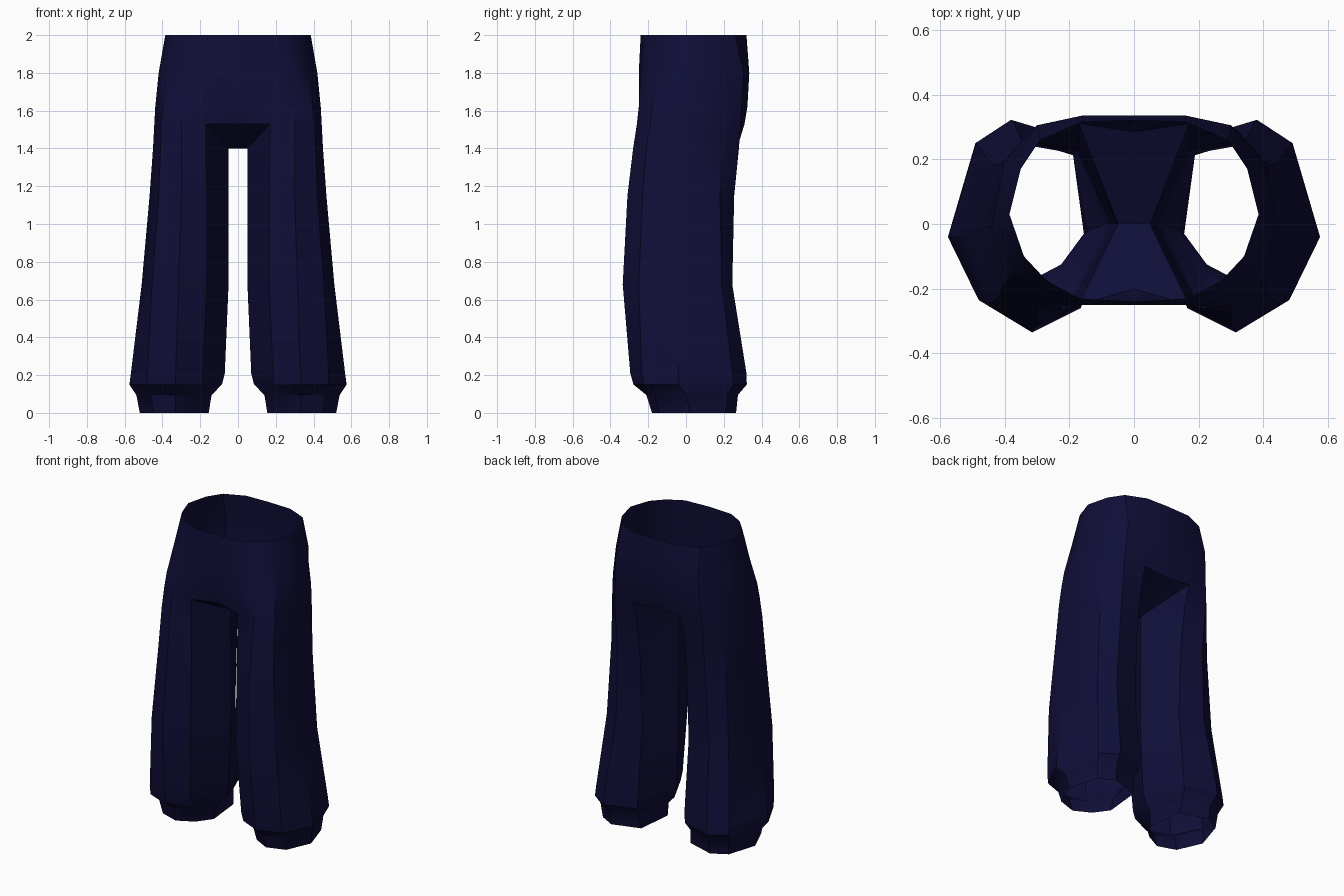
import bpy, bmesh, math

cube = bpy.data.objects.get("Cube")
if cube:
    bpy.data.objects.remove(cube, do_unlink=True)

# Dark navy cloth
navy = bpy.data.materials.new("navy cloth")
navy.use_nodes = True
colour = (0.005, 0.0045, 0.040, 1)
navy.diffuse_color = colour
bsdf = navy.node_tree.nodes["Principled BSDF"]
bsdf.inputs["Base Color"].default_value = colour
bsdf.inputs["Roughness"].default_value = 0.9

bm = bmesh.new()


def ring(z, points):
    return [bm.verts.new((x, y, z)) for x, y in points]


def bridge(a, b, closed=False):
    n = len(a)
    for i in range(n if closed else n - 1):
        j = (i + 1) % n
        bm.faces.new((a[i], a[j], b[j], b[i]))


# Hips: half rings from the front seam round the left side to the back seam
hips = [
    ring(2.00, [(0, -.24), (.17, -.23), (.27, -.175), (.34, -.10), (.385, .03),
                (.35, .17), (.29, .26), (.16, .315), (0, .32)]),
    ring(1.80, [(0, -.25), (.17, -.24), (.29, -.20), (.375, -.13), (.42, 0),
                (.385, .18), (.30, .305), (.16, .335), (0, .335)]),
    ring(1.62, [(0, -.25), (.17, -.25), (.30, -.25), (.395, -.18), (.438, 0),
                (.40, .19), (.31, .295), (.17, .325), (0, .32)]),
    ring(1.53, [(0, -.20), (.17, -.25), (.30, -.26), (.405, -.19), (.443, -.01),
                (.405, .19), (.32, .29), (.17, .31), (0, .285)]),
]
for upper, lower in zip(hips, hips[1:]):
    bridge(upper, lower)

# Left leg: eight-sided rings, starting at the inner edge and passing the front
legs = [
    ring(1.40, [(.05, 0), (.17, -.25), (.30, -.28), (.41, -.21), (.45, -.01),
                (.41, .185), (.32, .28), (.17, .27)]),
    ring(1.15, [(.05, 0), (.165, -.25), (.30, -.31), (.42, -.23), (.468, -.02),
                (.42, .18), (.32, .255), (.17, .235)]),
    ring(0.68, [(.05, 0), (.165, -.26), (.315, -.335), (.455, -.25), (.51, -.03),
                (.445, .19), (.34, .245), (.17, .215)]),
    ring(0.21, [(.07, 0), (.185, -.23), (.33, -.295), (.48, -.235), (.567, -.04),
                (.485, .245), (.375, .32), (.17, .26)]),
    ring(0.15, [(.085, 0), (.19, -.215), (.33, -.278), (.48, -.225), (.575, -.04),
                (.49, .25), (.38, .322), (.175, .26)]),
    ring(0.095, [(.14, -.02), (.215, -.15), (.33, -.21), (.46, -.165), (.538, 0),
                 (.47, .22), (.365, .275), (.19, .225)]),
    ring(0.00, [(.155, -.03), (.225, -.125), (.33, -.18), (.45, -.14), (.52, .02),
                (.46, .21), (.36, .265), (.18, .21)]),
]
for upper, lower in zip(legs, legs[1:]):
    bridge(upper, lower, closed=True)

# Join hips to leg, with a saddle-shaped crotch gusset on the inside
gusset, thigh = hips[-1], legs[0]
bridge(gusset[1:8], thigh[1:])
saddle = bm.verts.new((0, 0, 1.40))
bm.faces.new((gusset[1], thigh[1], thigh[0]))
bm.faces.new((gusset[7], thigh[0], thigh[7]))
bm.faces.new((gusset[0], gusset[1], thigh[0], saddle))
bm.faces.new((gusset[8], saddle, thigh[0], gusset[7]))
bmesh.ops.recalc_face_normals(bm, faces=bm.faces)

# The waist is open, so make sure the outermost face points outwards
side = max(bm.faces, key=lambda f: f.calc_center_median().x)
if side.normal.x < 0:
    bmesh.ops.reverse_faces(bm, faces=bm.faces)

mesh = bpy.data.meshes.new("trousers")
bm.to_mesh(mesh)
bm.free()
trousers = bpy.data.objects.new("trousers", mesh)
bpy.context.collection.objects.link(trousers)
mesh.materials.append(navy)

# Mirror the left half to the right
mirror = trousers.modifiers.new("mirror", "MIRROR")
mirror.use_clip = True
mirror.merge_threshold = 0.001

bpy.ops.object.select_all(action="DESELECT")
trousers.select_set(True)
bpy.context.view_layer.objects.active = trousers
bpy.ops.object.shade_smooth_by_angle(angle=math.radians(32))
